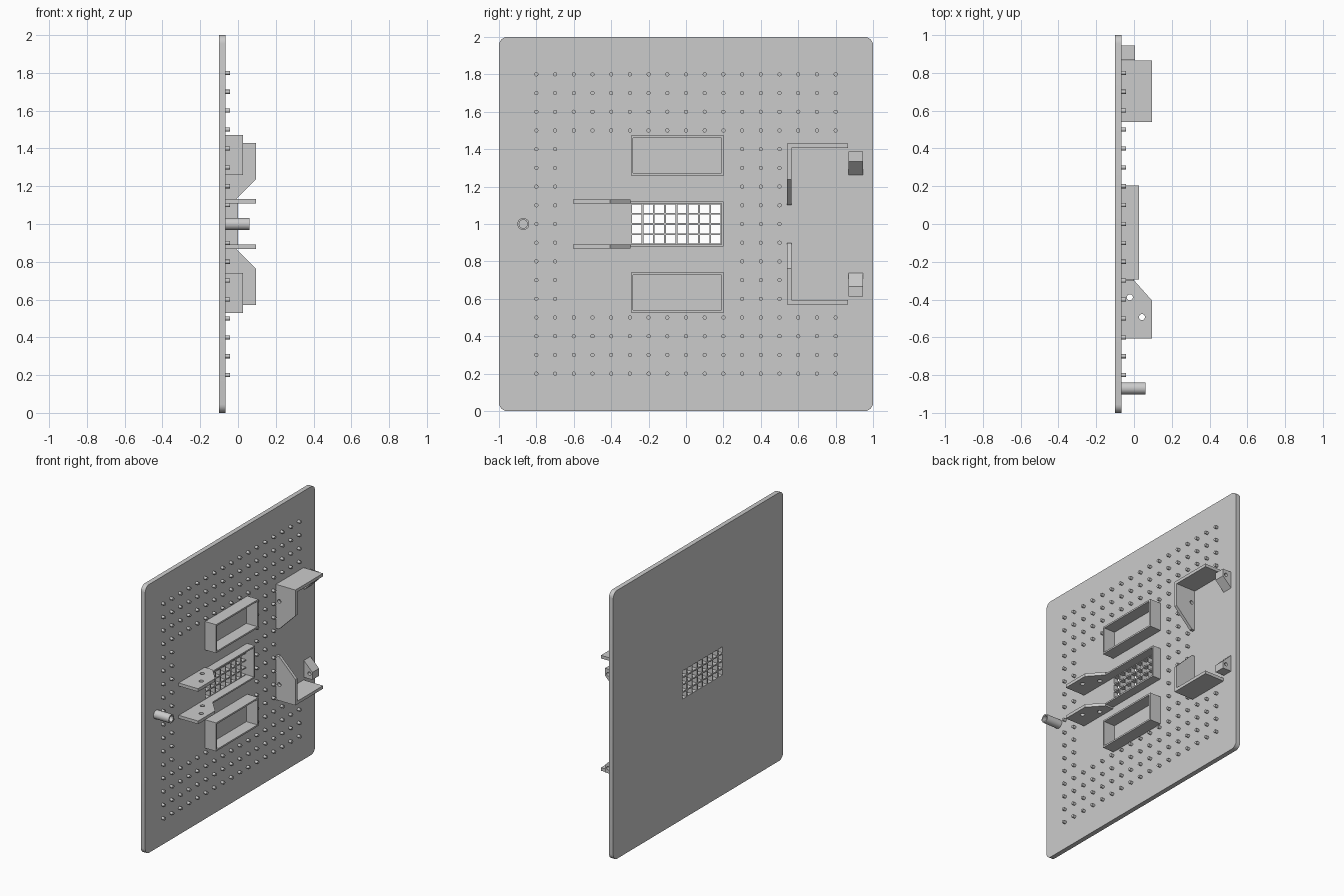
import bpy
import bmesh
from math import cos, sin, pi, radians
from mathutils import Matrix

cube = bpy.data.objects.get("Cube")
if cube:
    bpy.data.objects.remove(cube, do_unlink=True)

grey = bpy.data.materials.new("plain grey")
grey.use_nodes = True
COLOUR = (0.6, 0.6, 0.6, 1)
grey.diffuse_color = COLOUR
grey.node_tree.nodes["Principled BSDF"].inputs["Base Color"].default_value = COLOUR

BACK, FACE, MID = -0.1, -0.065, 1.0   # plate back, plate face, mirror height
ROOT = FACE - 0.005                   # parts sink slightly into the plate

# Profile plane (u, v) and extrusion direction for each axis
AXES = {
    "x": Matrix(((0, 0, 1, 0), (1, 0, 0, 0), (0, 1, 0, 0), (0, 0, 0, 1))),  # u=y v=z
    "y": Matrix(((0, 1, 0, 0), (0, 0, 1, 0), (1, 0, 0, 0), (0, 0, 0, 1))),  # u=z v=x
    "z": Matrix.Identity(4),                                                # u=x v=y
}


def rect(u0, u1, v0, v1):
    return [(u0, v0), (u1, v0), (u1, v1), (u0, v1)]


def circle(u, v, r, n=20):
    return [(u + r * cos(2 * pi * i / n), v + r * sin(2 * pi * i / n)) for i in range(n)]


def rounded(u0, u1, v0, v1, r, n=6):
    corners = [(u1 - r, v1 - r), (u0 + r, v1 - r), (u0 + r, v0 + r), (u1 - r, v0 + r)]
    return [(cu + r * cos(pi / 2 * (k + i / n)), cv + r * sin(pi / 2 * (k + i / n)))
            for k, (cu, cv) in enumerate(corners) for i in range(n + 1)]


def finish(name, mesh):
    mesh.materials.clear()
    mesh.materials.append(grey)
    ob = bpy.data.objects.new(name, mesh)
    bpy.context.collection.objects.link(ob)
    bpy.ops.object.select_all(action="DESELECT")
    ob.select_set(True)
    bpy.context.view_layer.objects.active = ob
    bpy.ops.object.shade_smooth_by_angle(angle=radians(35))
    return ob


def prism(name, loops, axis, w0, w1):
    """Extrude an outline with optional holes between w0 and w1."""
    curve = bpy.data.curves.new(name, "CURVE")
    curve.dimensions = "2D"
    curve.fill_mode = "BOTH"
    curve.extrude = (w1 - w0) / 2
    for loop in loops:
        s = curve.splines.new("POLY")
        s.points.add(len(loop) - 1)
        for p, (u, v) in zip(s.points, loop):
            p.co = (u, v, 0, 1)
        s.use_cyclic_u = True
    tmp = bpy.data.objects.new(name, curve)
    mesh = bpy.data.meshes.new_from_object(tmp)
    bpy.data.objects.remove(tmp)
    bpy.data.curves.remove(curve)
    mesh.transform(AXES[axis] @ Matrix.Translation((0, 0, (w0 + w1) / 2)))
    bm = bmesh.new()
    bm.from_mesh(mesh)
    bmesh.ops.remove_doubles(bm, verts=bm.verts, dist=1e-5)
    bmesh.ops.recalc_face_normals(bm, faces=bm.faces)
    bm.to_mesh(mesh)
    bm.free()
    return finish(name, mesh)


def mirror_down(ob, name):
    """Copy a part to the other side of the mid height."""
    mesh = ob.data.copy()
    mesh.transform(Matrix.Translation((0, 0, 2 * MID)) @ Matrix.Scale(-1, 4, (0, 0, 1)))
    mesh.flip_normals()
    return finish(name, mesh)


# Back plate with the grille cut through it
COLS, ROWS, BAR = 8, 4, 0.005
Y0, Y1, Z0, Z1 = -0.293, 0.19, 0.89, 1.11
dy, dz = (Y1 - Y0) / COLS, (Z1 - Z0) / ROWS
cells = [rect(Y0 + i * dy + BAR, Y0 + (i + 1) * dy - BAR,
              Z0 + j * dz + BAR, Z0 + (j + 1) * dz - BAR)
         for i in range(COLS) for j in range(ROWS)]
prism("back_plate", [rounded(-1, 1, 0, 2, 0.045)] + cells, "x", BACK, FACE)

# Stud field: full rows above and below, partial columns in the middle
bm = bmesh.new()
for i in range(-8, 9):
    for j in range(-8, 9):
        if abs(j) >= 5 or i <= -7 or 3 <= i <= 5:
            m = Matrix.Translation((-0.055, i * 0.1, MID + j * 0.1)) @ Matrix.Rotation(pi / 2, 4, "Y")
            bmesh.ops.create_cone(bm, cap_ends=True, segments=12, radius1=0.011,
                                  radius2=0.011, depth=0.026, matrix=m)
mesh = bpy.data.meshes.new("studs")
bm.to_mesh(mesh)
bm.free()
finish("studs", mesh)

# Hollow peg
prism("hollow_peg", [circle(-0.87, MID, 0.032, 24), circle(-0.87, MID, 0.022, 24)], "x", ROOT, 0.06)

# Open rectangular trays
tray = prism("upper_tray", [rect(-0.295, 0.203, 1.26, 1.472), rect(-0.283, 0.191, 1.272, 1.46)],
             "x", ROOT, 0.026)
mirror_down(tray, "lower_tray")

# Channel wall around the grille, open toward the arms
prism("grille_channel", [[(-0.3, 0.88), (0.2, 0.88), (0.2, 1.12), (-0.3, 1.12),
                          (-0.3, 1.109), (0.189, 1.109), (0.189, 0.891), (-0.3, 0.891)]],
      "x", ROOT, 0.0)

# Drilled arms beside the grille
arm = [(ROOT, -0.605), (0.095, -0.605), (0.095, -0.405), (0, -0.298), (ROOT, -0.298)]
upper = prism("upper_arm", [arm, circle(-0.022, -0.388, 0.016), circle(0.042, -0.493, 0.016)],
              "z", 1.109, 1.132)
mirror_down(upper, "lower_arm")

# Angle brackets: drilled upright and shelf
upright = [(1.43, ROOT), (1.43, 0.095), (1.237, 0.095), (1.102, -0.04), (1.102, ROOT)]
upper = prism("upper_bracket_upright", [upright, circle(1.31, -0.038, 0.014)], "y", 0.54, 0.563)
mirror_down(upper, "lower_bracket_upright")
upper = prism("upper_bracket_shelf", [rect(ROOT, 0.095, 0.56, 0.866)], "z", 1.407, 1.43)
mirror_down(upper, "lower_bracket_shelf")

# Wedge blocks with a cross hole
wedge = [(1.388, ROOT), (1.388, 0.006), (1.333, 0.006), (1.258, ROOT)]
upper = prism("upper_wedge", [wedge, circle(1.35, -0.02, 0.013)], "y", 0.868, 0.946)
mirror_down(upper, "lower_wedge")
